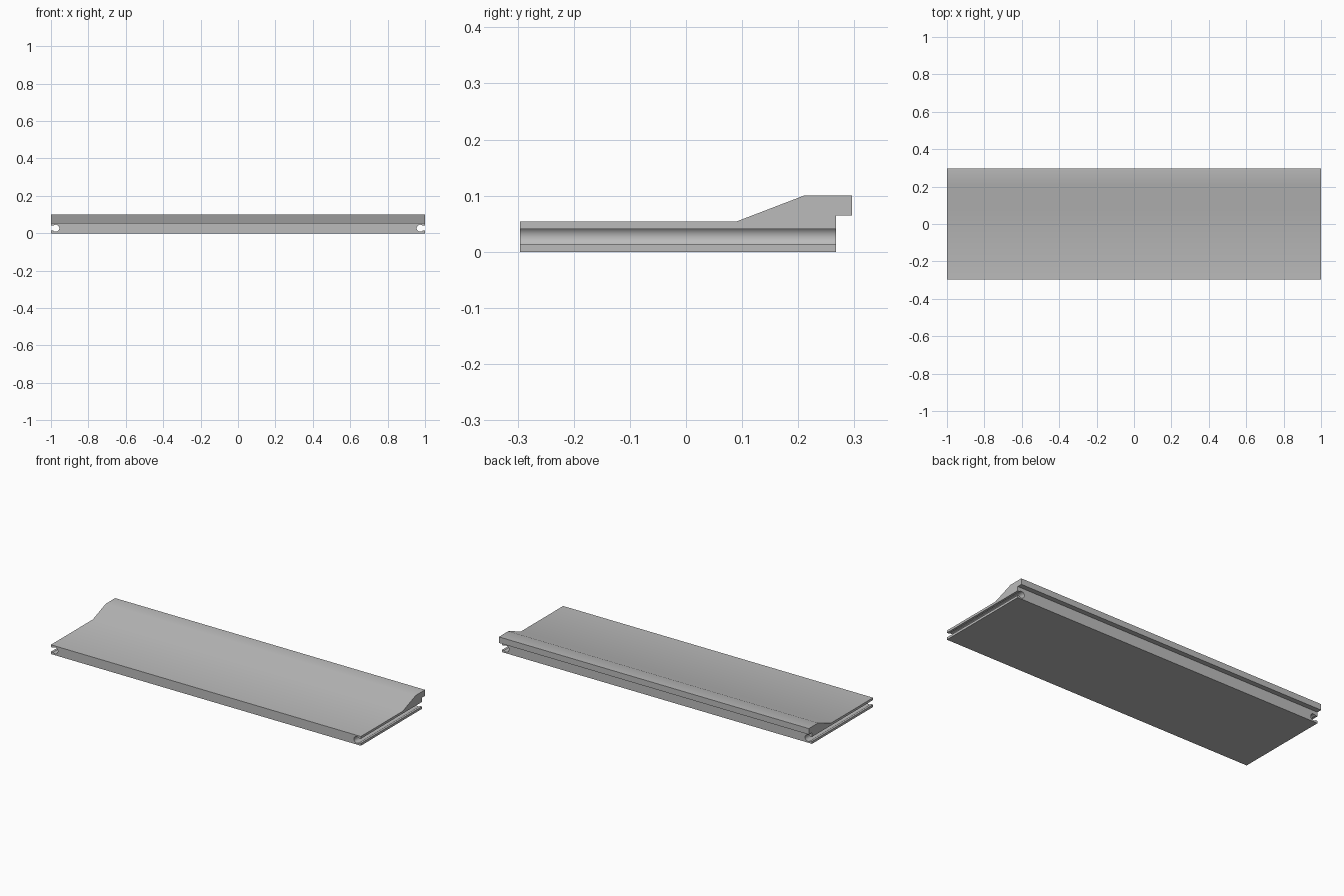
import bpy, bmesh, math

cube = bpy.data.objects.get("Cube")
if cube:
    bpy.data.objects.remove(cube, do_unlink=True)

grey = bpy.data.materials.new("plain grey")
grey.use_nodes = True
grey.diffuse_color = (0.5, 0.5, 0.5, 1)
grey.node_tree.nodes["Principled BSDF"].inputs["Base Color"].default_value = (0.5, 0.5, 0.5, 1)


def extrude(name, points, offset):
    """Sweep a closed outline along an offset into a solid object."""
    bm = bmesh.new()
    face = bm.faces.new([bm.verts.new(p) for p in points])
    ext = bmesh.ops.extrude_face_region(bm, geom=[face])
    verts = [g for g in ext["geom"] if isinstance(g, bmesh.types.BMVert)]
    bmesh.ops.translate(bm, verts=verts, vec=offset)
    bmesh.ops.recalc_face_normals(bm, faces=bm.faces)
    mesh = bpy.data.meshes.new(name)
    bm.to_mesh(mesh)
    bm.free()
    mesh.materials.append(grey)
    obj = bpy.data.objects.new(name, mesh)
    bpy.context.collection.objects.link(obj)
    return obj


# Plank with a sloped, overhanging back lip
profile = [(-0.296, 0), (0.267, 0), (0.267, 0.065), (0.296, 0.065),
           (0.296, 0.1), (0.21, 0.1), (0.09, 0.054), (-0.296, 0.054)]
plank = extrude("lipped_plank", [(-1, y, z) for y, z in profile], (2, 0, 0))

# Keyhole grooves along both ends: narrow mouth, round channel
MOUTH, RADIUS, CENTRE, HEIGHT = 0.0134, 0.0187, 0.974, 0.027
start = math.asin(MOUTH / RADIUS)
steps = 28
arc = [start + (2 * math.pi - 2 * start) * i / steps for i in range(steps + 1)]
outline = [(CENTRE + RADIUS * math.cos(a), HEIGHT + RADIUS * math.sin(a)) for a in arc]
outline += [(1.05, HEIGHT - MOUTH), (1.05, HEIGHT + MOUTH)]
cutters = []
for side, label in ((-1, "right"), (1, "left")):
    cutter = extrude(label + "_groove_cutter",
                     [(side * x, -0.4, z) for x, z in outline], (0, 0.8, 0))
    cutter.hide_render = True
    cutters.append(cutter)
    mod = plank.modifiers.new(label + "_groove", 'BOOLEAN')
    mod.operation = 'DIFFERENCE'
    mod.solver = 'EXACT'
    mod.object = cutter

# Bake the cuts, then drop the cutters
depsgraph = bpy.context.evaluated_depsgraph_get()
cut_mesh = bpy.data.meshes.new_from_object(plank.evaluated_get(depsgraph))
plank.modifiers.clear()
plank.data = cut_mesh
for cutter in cutters:
    bpy.data.objects.remove(cutter, do_unlink=True)

# Smooth the top and channels, keep the corners sharp
bpy.ops.object.select_all(action='DESELECT')
plank.select_set(True)
bpy.context.view_layer.objects.active = plank
bpy.ops.object.shade_smooth_by_angle(angle=math.radians(30))
